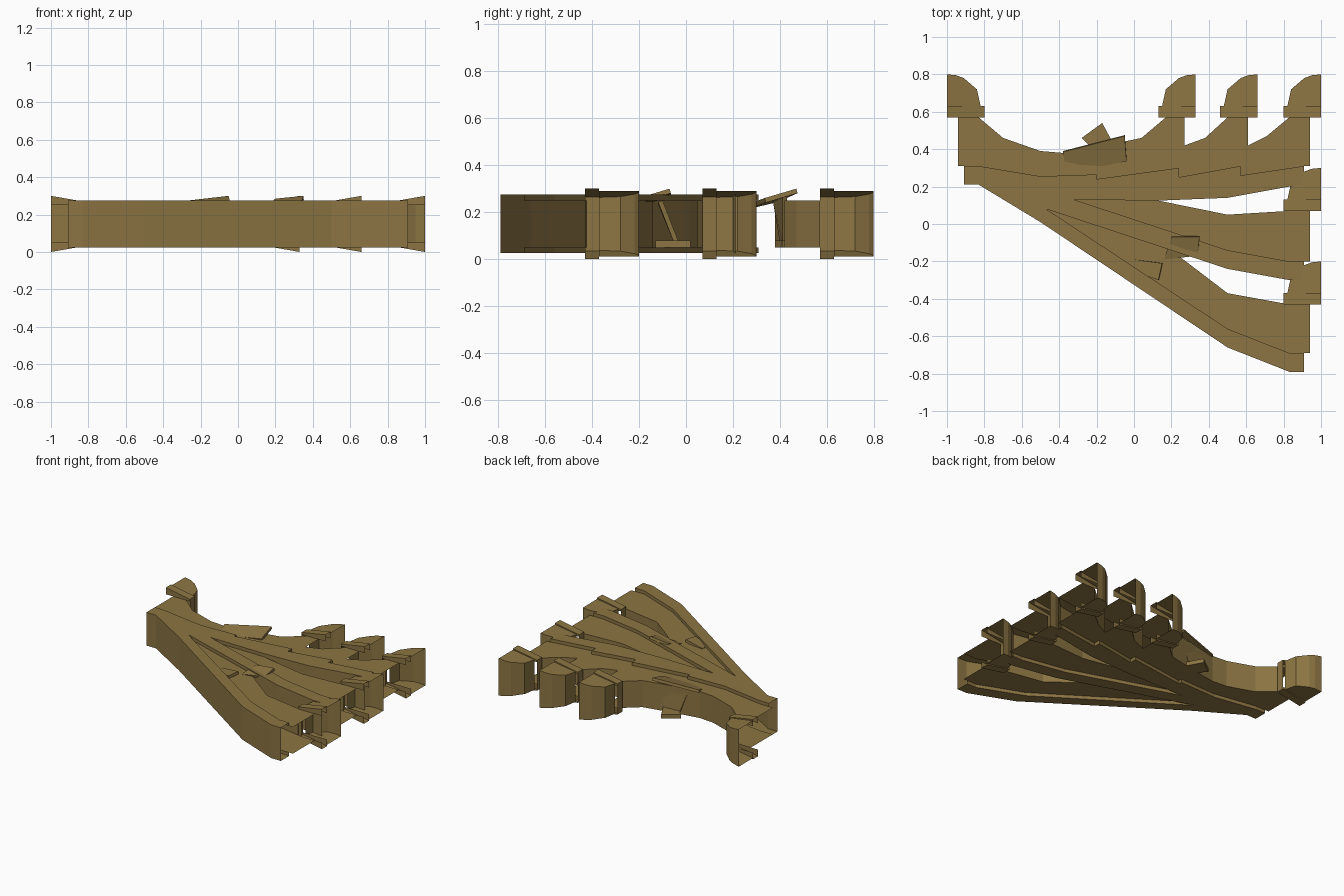
import bpy, bmesh

wood = bpy.data.materials.new("olive_brown")
wood.diffuse_color = (0.265, 0.178, 0.056, 1)
MID = 0.15                      # every duct is symmetric about this height


def finish(name, bm):
    me = bpy.data.meshes.new(name)
    bm.to_mesh(me)
    bm.free()
    me.materials.append(wood)
    ob = bpy.data.objects.new(name, me)
    bpy.context.collection.objects.link(ob)
    return ob


def duct(name, pts, half, walls=(), rims=(), rim_half=0.1):
    """Open sheet duct: roof and floor of a CCW outline, full walls on some
    edges, and small step risers (rims) on others. half(x) = half height."""
    bm = bmesh.new()
    n = len(pts)

    def v(i, s, h=None):
        x, y = pts[i % n]
        return bm.verts.new((x, y, MID + s * (half(x) if h is None else h)))
    top = [v(i, 1) for i in range(n)]
    bot = [v(i, -1) for i in range(n)]
    bm.faces.new(top)
    bm.faces.new(bot[::-1])
    for i in walls:
        j = (i + 1) % n
        bm.faces.new((bot[i], bot[j], top[j], top[i]))
    for i in rims:
        j = (i + 1) % n
        bm.faces.new((v(i, 1, rim_half), v(j, 1, rim_half), top[j], top[i]))
        bm.faces.new((bot[i], bot[j], v(j, -1, rim_half), v(i, -1, rim_half)))
    return finish(name, bm)


def slab(name, corners, t=0.02):
    """Thin plate from four corners."""
    bm = bmesh.new()
    bm.faces.new([bm.verts.new(c) for c in corners])
    bm.normal_update()
    ob = finish(name, bm)
    m = ob.modifiers.new("thickness", 'SOLIDIFY')
    m.thickness = t
    return ob


body = lambda x: 0.1
ledge = lambda x: 0.125

# Thick ledge along the front edge and the upper branch
step = [(0.91, 0.31), (0.57, 0.26), (0.57, 0.31), (0.24, 0.25), (0.24, 0.3),
        (-0.2, 0.24), (-0.2, 0.265), (-0.5, 0.255), (-0.83, 0.31)]
duct("front_ledge",
     [(-0.91, 0.31), (-0.91, 0.21), (-0.83, 0.21), (-0.5, 0.01), (0.5, -0.66),
      (0.83, -0.79), (0.91, -0.79), (0.91, -0.69), (0.83, -0.69), (0.5, -0.56),
      (-0.47, 0.08), (-0.32, 0.13), (0.13, 0.125), (0.5, 0.14), (0.83, 0.2),
      (0.91, 0.21)] + step, ledge,
     walls=[1, 2, 3, 4, 5, 12, 13, 14],
     rims=[7, 8, 9, 11] + list(range(16, 25)))

# Thick ledge of the middle branch
duct("middle_ledge",
     [(-0.47, 0.08), (0.2, -0.141), (0.5, -0.24), (0.83, -0.3), (0.91, -0.3),
      (0.91, -0.2), (0.83, -0.2), (0.5, -0.14), (-0.32, 0.13)], ledge,
     walls=[1, 2, 3], rims=[0, 5, 6, 7])

# Thinner duct bodies of the three branches
north = [(0.94, 0.57), (0.83, 0.57), (0.71, 0.47), (0.61, 0.42), (0.61, 0.57),
         (0.5, 0.57), (0.38, 0.46), (0.27, 0.42), (0.27, 0.57), (0.17, 0.57),
         (0.04, 0.46), (-0.2, 0.41), (-0.38, 0.38), (-0.5, 0.39), (-0.7, 0.46),
         (-0.83, 0.57), (-0.94, 0.57)]
south = [(-0.94, 0.31)] + step[::-1] + [(0.94, 0.31)]
k = len(south)
duct("upper_branch", south + north, body,
     walls=[k + i for i in (1, 2, 5, 6, 9, 10, 11, 12, 13, 14)])
duct("middle_branch",
     [(-0.32, 0.13), (0.5, -0.14), (0.83, -0.2), (0.94, -0.2), (0.94, 0.07),
      (0.83, 0.07), (0.5, 0.05), (0.13, 0.125)], body, walls=[5, 6])
duct("lower_branch",
     [(-0.47, 0.08), (0.5, -0.56), (0.83, -0.69), (0.94, -0.69), (0.94, -0.43),
      (0.83, -0.43), (0.5, -0.37), (0.2, -0.141)], body, walls=[5, 6])

# Flared collars and rounded elbows at the duct ends
for n, (x1, y0, side) in enumerate([(1, 0.57, 1), (0.66, 0.57, 1), (0.33, 0.57, 1),
                                    (1, 0.07, 1), (1, -0.43, 1), (-1, 0.57, -1)]):
    def place(pts):
        return [(x1 - side * d, y0 + y) for d, y in pts]

    def flare(h0, h1):
        return lambda x: h1 - (h1 - h0) * abs(x1 - x) / 0.2
    collar = place([(0.2, 0), (0, 0), (0, 0.06), (0.2, 0.06)])
    elbow = place([(0.18, 0.06), (0, 0.06), (0, 0.23), (0.05, 0.225), (0.09, 0.21),
                   (0.16, 0.15)])
    if side > 0:
        duct(f"collar_{n}", collar, flare(0.115, 0.15), [3], [0, 2], 0.1)
        duct(f"elbow_{n}", elbow, flare(0.11, 0.14), [2, 3, 4, 5])
    else:
        duct(f"collar_{n}", collar[::-1], flare(0.115, 0.15), [3], [0, 2], 0.1)
        duct(f"elbow_{n}", elbow[::-1], flare(0.11, 0.14), [0, 1, 2, 5])

# Tilted gate flaps, webs and feet
slab("rear_gate_flap", [(-0.36, 0.27, 0.235), (-0.04, 0.335, 0.26),
                        (-0.05, 0.47, 0.3), (-0.38, 0.385, 0.262)])
slab("rear_gate_web", [(-0.3, 0.39, 0.25), (-0.06, 0.43, 0.27),
                       (-0.13, 0.43, 0.07), (-0.24, 0.42, 0.07)])
slab("rear_gate_foot", [(-0.2, 0.38, 0.08), (-0.1, 0.41, 0.08),
                        (-0.17, 0.54, 0.08), (-0.28, 0.46, 0.08)], 0.03)
slab("front_gate_flap", [(0.16, -0.19, 0.25), (0.34, -0.17, 0.27),
                         (0.35, -0.07, 0.3), (0.2, -0.07, 0.285)])
slab("front_gate_tab", [(-0.01, -0.25, 0.25), (0.13, -0.3, 0.27),
                        (0.15, -0.21, 0.275), (0.0, -0.19, 0.255)])
slab("front_gate_web", [(0.2, -0.1, 0.24), (0.34, -0.1, 0.25),
                        (0.32, -0.03, 0.07), (0.2, -0.03, 0.07)])
slab("front_gate_foot", [(0.22, -0.13, 0.08), (0.33, -0.13, 0.08),
                         (0.33, 0.02, 0.08), (0.22, 0.02, 0.08)], 0.03)
